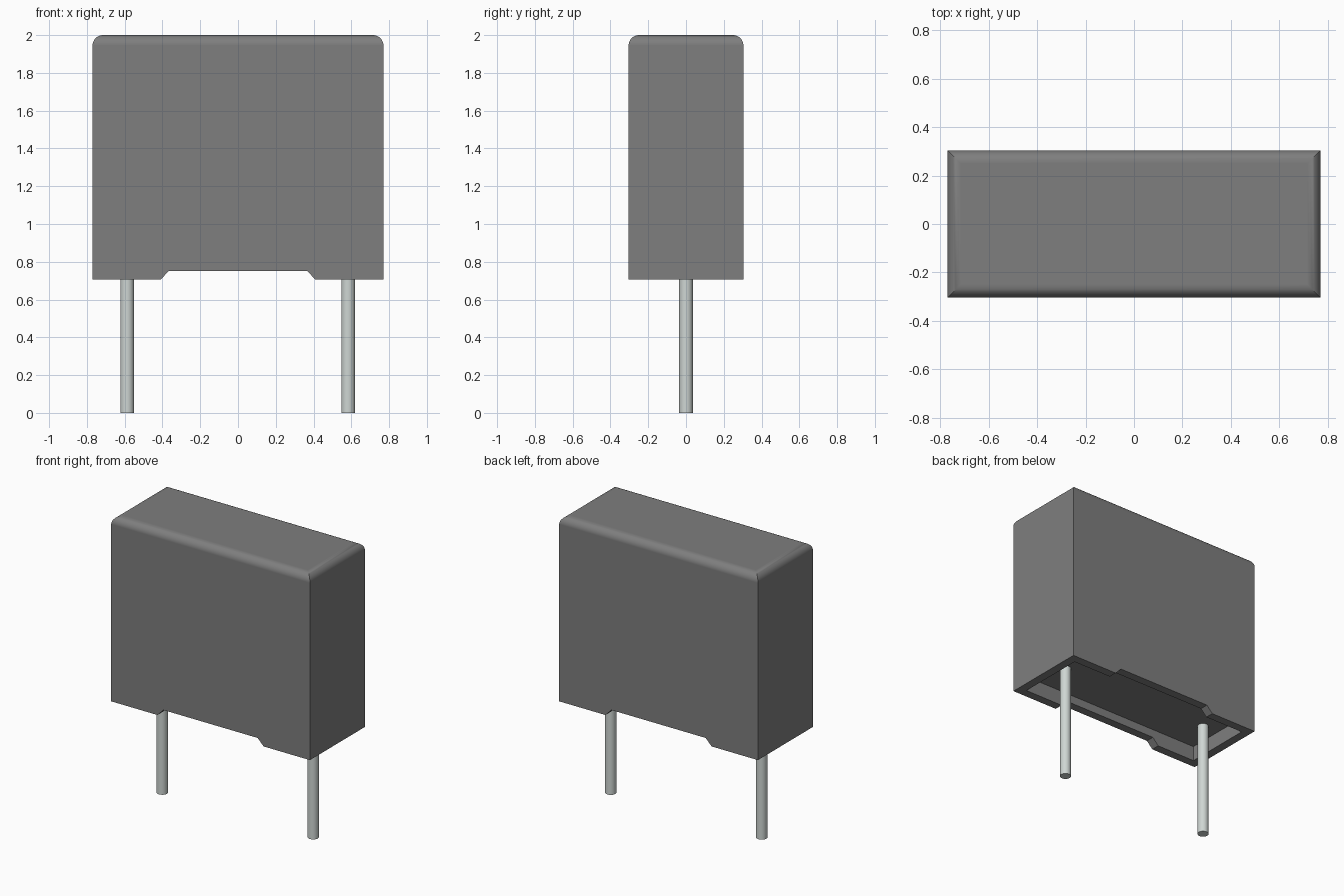
import bpy, bmesh, math
from mathutils import Matrix, Vector

if "Cube" in bpy.data.objects:
    bpy.data.objects.remove(bpy.data.objects["Cube"], do_unlink=True)

W, D = 0.77, 0.304           # half width and half depth of the case
BOTTOM, TOP = 0.705, 2.0
WALL, CEILING = 0.06, 0.81   # rim thickness, height of the recess ceiling
ROUND = 0.055


def material(name, color):
    m = bpy.data.materials.new(name)
    m.use_nodes = True
    m.diffuse_color = color
    bsdf = m.node_tree.nodes["Principled BSDF"]
    bsdf.inputs["Base Color"].default_value = color
    bsdf.inputs["Roughness"].default_value = 0.6
    return m


case_grey = material("case grey", (0.21, 0.21, 0.21, 1))
lead_metal = material("lead metal", (0.62, 0.67, 0.65, 1))


def finish(name, bm, mat):
    bmesh.ops.recalc_face_normals(bm, faces=bm.faces)
    mesh = bpy.data.meshes.new(name)
    bm.to_mesh(mesh)
    bm.free()
    mesh.materials.append(mat)
    obj = bpy.data.objects.new(name, mesh)
    bpy.context.collection.objects.link(obj)
    return obj


def activate(obj):
    bpy.ops.object.select_all(action='DESELECT')
    obj.select_set(True)
    bpy.context.view_layer.objects.active = obj


def add_box(bm, half_x, half_y, z0, z1):
    m = Matrix.Translation((0, 0, (z0 + z1) / 2)) @ Matrix.Diagonal((2 * half_x, 2 * half_y, z1 - z0, 1))
    bmesh.ops.create_cube(bm, size=1, matrix=m)


# Case: box with rounded top edges and sharp upright edges
bm = bmesh.new()
add_box(bm, W, D, BOTTOM, TOP)
top_edges = [e for e in bm.edges if all(v.co.z > TOP - 0.01 for v in e.verts)]
bmesh.ops.bevel(bm, geom=top_edges, offset=ROUND, segments=8, profile=0.5, affect='EDGES')
case = finish("case", bm, case_grey)

# Recess cutter for the hollow underside
bm = bmesh.new()
add_box(bm, W - WALL, D - WALL, BOTTOM - 0.2, CEILING)
recess = finish("recess_cutter", bm, case_grey)

# Notch cutter: sloped-sided slot through the front and back rims
bm = bmesh.new()
profile = [(-0.46, BOTTOM - 0.05), (0.46, BOTTOM - 0.05), (0.365, 0.752), (-0.365, 0.752)]
face = bm.faces.new([bm.verts.new((x, -0.5, z)) for x, z in profile])
ext = bmesh.ops.extrude_face_region(bm, geom=[face])
bmesh.ops.translate(bm, vec=Vector((0, 1, 0)),
                    verts=[g for g in ext["geom"] if isinstance(g, bmesh.types.BMVert)])
notch = finish("notch_cutter", bm, case_grey)

for cutter in (recess, notch):
    cutter.hide_render = True
    activate(case)
    mod = case.modifiers.new("cut", 'BOOLEAN')
    mod.operation, mod.solver, mod.object = 'DIFFERENCE', 'EXACT', cutter
    bpy.ops.object.modifier_apply(modifier=mod.name)
    bpy.data.objects.remove(cutter, do_unlink=True)

activate(case)
bpy.ops.object.shade_smooth_by_angle(angle=math.radians(30))
weighted = case.modifiers.new("weighted normals", 'WEIGHTED_NORMAL')
weighted.keep_sharp = True

# Leads: two round pins running up to the recess ceiling
for name, x in (("left_lead", 0.583), ("right_lead", -0.587)):
    bm = bmesh.new()
    height = CEILING + 0.02
    bmesh.ops.create_cone(bm, cap_ends=True, segments=32, radius1=0.036, radius2=0.036,
                          depth=height, matrix=Matrix.Translation((x, 0, height / 2)))
    lead = finish(name, bm, lead_metal)
    activate(lead)
    bpy.ops.object.shade_smooth_by_angle(angle=math.radians(30))
